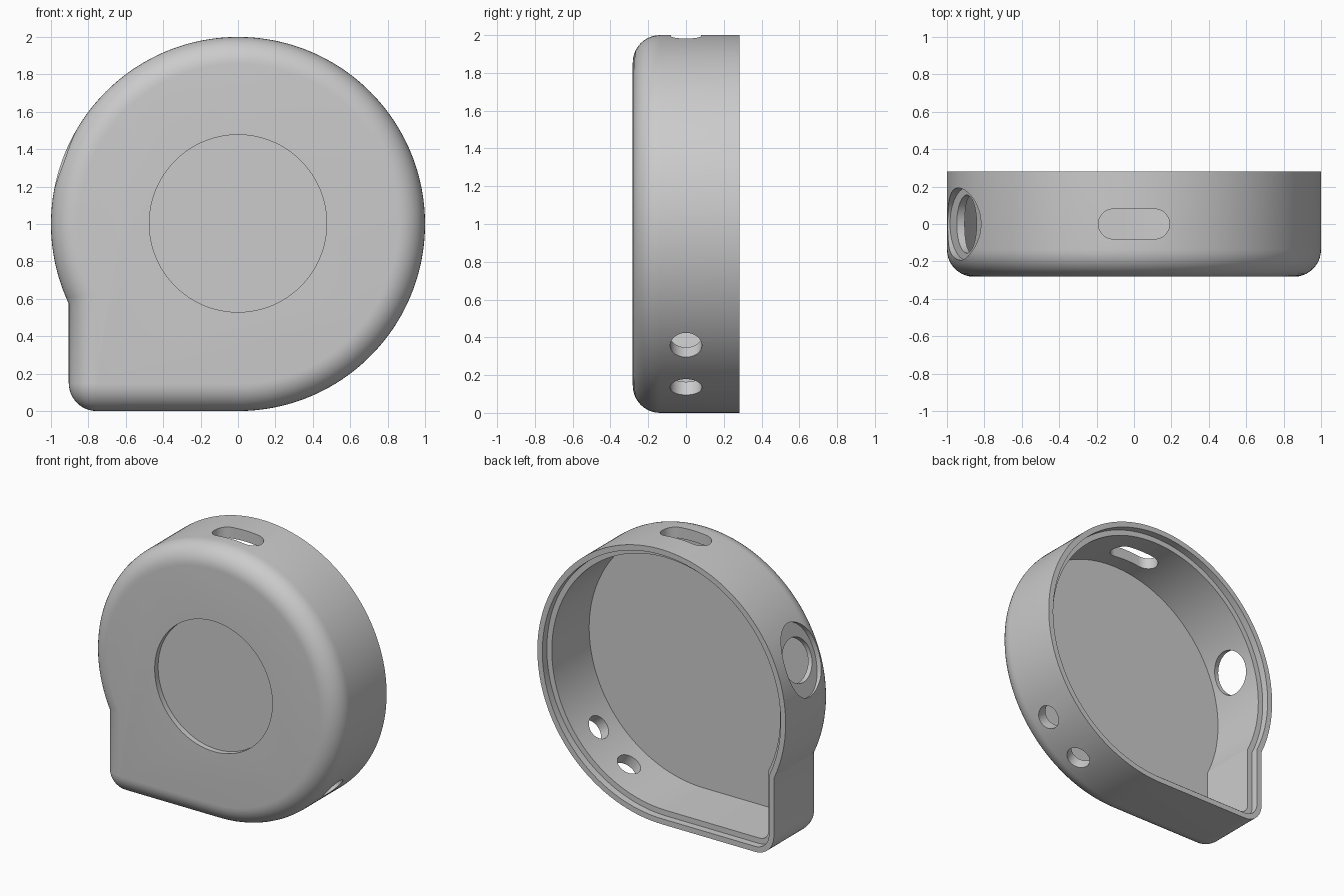
import bpy, bmesh, math
from mathutils import Matrix

if "Cube" in bpy.data.objects:
    bpy.data.objects.remove(bpy.data.objects["Cube"], do_unlink=True)

HALF = 0.282      # half depth of the case
SIDE = 0.905      # distance of the flat side from the centre
ROUND = 0.145     # front edge rounding
CORNER = 0.15     # lower corner rounding

grey = bpy.data.materials.new("plain_grey")
grey.use_nodes = True
grey.diffuse_color = (0.6, 0.6, 0.6, 1)
grey.node_tree.nodes["Principled BSDF"].inputs["Base Color"].default_value = grey.diffuse_color


def arc(cx, cz, r, a0, a1, n):
    steps = [a0 + (a1 - a0) * i / n for i in range(n + 1)]
    return [(cx + r * math.cos(a), cz + r * math.sin(a)) for a in steps]


def outline(d):
    """Round case with one squared lower corner, moved inward by d."""
    r, side = 1 - d, SIDE - d
    c = max(CORNER - d, 0.004)
    return (arc(0, 1, r, -math.pi / 2, 2 * math.pi - math.acos(-side / r), 160)
            + arc(-side + c, d + c, c, math.pi, 1.5 * math.pi, 12))


def make(name, bm):
    bmesh.ops.recalc_face_normals(bm, faces=bm.faces)
    mesh = bpy.data.meshes.new(name)
    bm.to_mesh(mesh)
    bm.free()
    mesh.materials.append(grey)
    obj = bpy.data.objects.new(name, mesh)
    bpy.context.collection.objects.link(obj)
    return obj


def loft(name, rings):
    """Closed solid through rings of (points, y)."""
    bm = bmesh.new()
    loops = [[bm.verts.new((x, y, z)) for x, z in pts] for pts, y in rings]
    for a, b in zip(loops, loops[1:]):
        for i in range(len(a)):
            j = (i + 1) % len(a)
            bm.faces.new((a[i], a[j], b[j], b[i]))
    bm.faces.new(loops[0])
    bm.faces.new(loops[-1])
    return make(name, bm)


def peg(name, along, across, angle, start, end):
    """Oval peg pointing out from the case centre, sized along and across the rim."""
    bm = bmesh.new()
    place = (Matrix.Translation((0, 0, 1)) @ Matrix.Rotation(math.radians(90 - angle), 4, 'Y')
             @ Matrix.Translation((0, 0, (start + end) / 2)) @ Matrix.Diagonal((along, across, 1, 1)))
    bmesh.ops.create_cone(bm, cap_ends=True, segments=64, radius1=1, radius2=1,
                          depth=end - start, matrix=place)
    return make(name, bm)


def cut(target, tool):
    mod = target.modifiers.new(tool.name, 'BOOLEAN')
    mod.operation, mod.solver, mod.object = 'DIFFERENCE', 'EXACT', tool
    bpy.context.view_layer.objects.active = target
    bpy.ops.object.modifier_apply(modifier=mod.name)
    bpy.data.objects.remove(tool, do_unlink=True)


# Outer body with rounded front edge
rings = [(outline(0), HALF)]
for i in range(11):
    a = math.pi / 2 * i / 10
    rings.append((outline(ROUND * (1 - math.cos(a))), -HALF + ROUND * (1 - math.sin(a))))
case = loft("case_shell", rings)

# Hollow inside and stepped rim at the back
cut(case, loft("cavity", [(outline(0.08), -0.2), (outline(0.08), 0.4)]))
cut(case, loft("rim_step", [(outline(0.04), 0.23), (outline(0.04), 0.4)]))

# Shallow round recess in the front
disc = arc(0, 1.003, 0.474, 0, 2 * math.pi, 128)[:-1]
cut(case, loft("front_recess", [(disc, -0.4), (disc, -HALF + 0.04)]))

# Flat sunken seat with the side opening through it
cut(case, peg("seat", 0.26, 0.193, 160, 0.952, 1.2))
cut(case, peg("side_opening", 0.155, 0.155, 160, 0.8, 1.2))

# Two lower holes
for angle in (-40, -60):
    cut(case, peg("lower_hole", 0.084, 0.084, angle, 0.8, 1.2))

# Rounded slot through the top
pill = (arc(0.11, 0, 0.08, -math.pi / 2, math.pi / 2, 20)
        + arc(-0.11, 0, 0.08, math.pi / 2, 1.5 * math.pi, 20))
slot = loft("slot", [(pill, -2.2), (pill, -1.8)])
slot.data.transform(Matrix.Rotation(-math.pi / 2, 4, 'X'))
cut(case, slot)

# Smooth shading with sharp edges
bpy.ops.object.select_all(action='DESELECT')
case.select_set(True)
bpy.context.view_layer.objects.active = case
bpy.ops.object.shade_smooth_by_angle(angle=math.radians(30))
